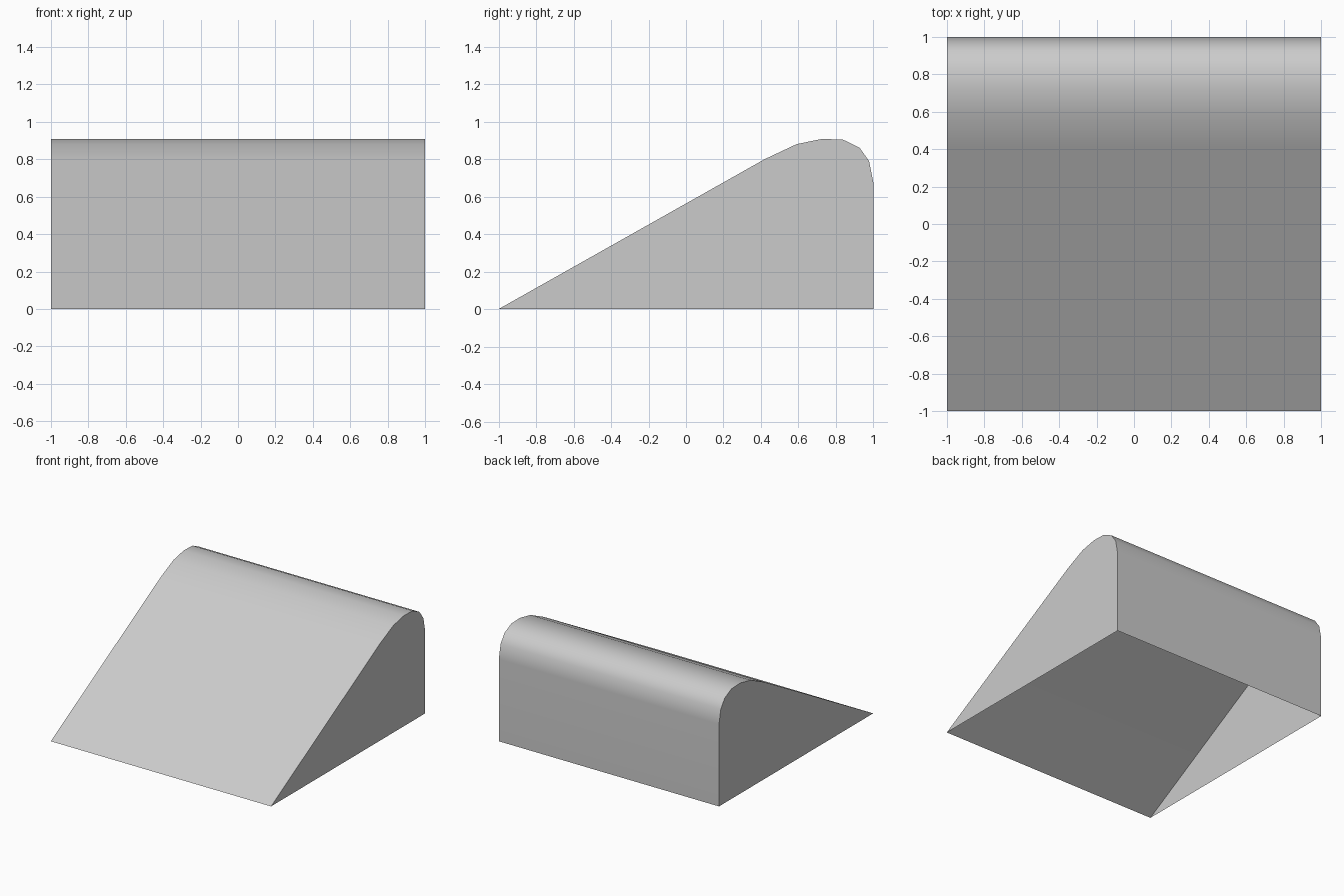
import bpy
import bmesh
from mathutils import Vector

cube = bpy.data.objects.get("Cube")
if cube:
    bpy.data.objects.remove(cube, do_unlink=True)

# Single plain grey
grey = bpy.data.materials.new("plain_grey")
grey.use_nodes = True
colour = (0.6, 0.6, 0.6, 1)
grey.diffuse_color = colour
grey.node_tree.nodes["Principled BSDF"].inputs["Base Color"].default_value = colour

# Side outline: ramp, rounded crest, upright back
profile = [(-1, 0), (0.42, 0.8), (0.59, 0.88), (0.725, 0.908), (0.838, 0.904),
           (0.926, 0.861), (0.977, 0.79), (1, 0.674), (1, 0)]

# Extrude the outline across the width
bm = bmesh.new()
side = bm.faces.new([bm.verts.new((-1, y, z)) for y, z in profile])
result = bmesh.ops.extrude_face_region(bm, geom=[side], use_keep_orig=True)
moved = [g for g in result["geom"] if isinstance(g, bmesh.types.BMVert)]
bmesh.ops.translate(bm, verts=moved, vec=Vector((2, 0, 0)))
bmesh.ops.recalc_face_normals(bm, faces=bm.faces[:])

# Open underside of the shell
underside = [f for f in bm.faces if all(v.co.z < 0.01 for v in f.verts)]
bmesh.ops.delete(bm, geom=underside, context="FACES")

mesh = bpy.data.meshes.new("ramp_shell")
bm.to_mesh(mesh)
bm.free()
mesh.materials.append(grey)
ramp = bpy.data.objects.new("ramp_shell", mesh)
bpy.context.collection.objects.link(ramp)

# Smooth crest, crisp side edges, flat ramp and back
bpy.ops.object.select_all(action="DESELECT")
ramp.select_set(True)
bpy.context.view_layer.objects.active = ramp
bpy.ops.object.shade_smooth_by_angle(angle=0.7)
weighted = ramp.modifiers.new("flat_large_faces", "WEIGHTED_NORMAL")
weighted.keep_sharp = True
